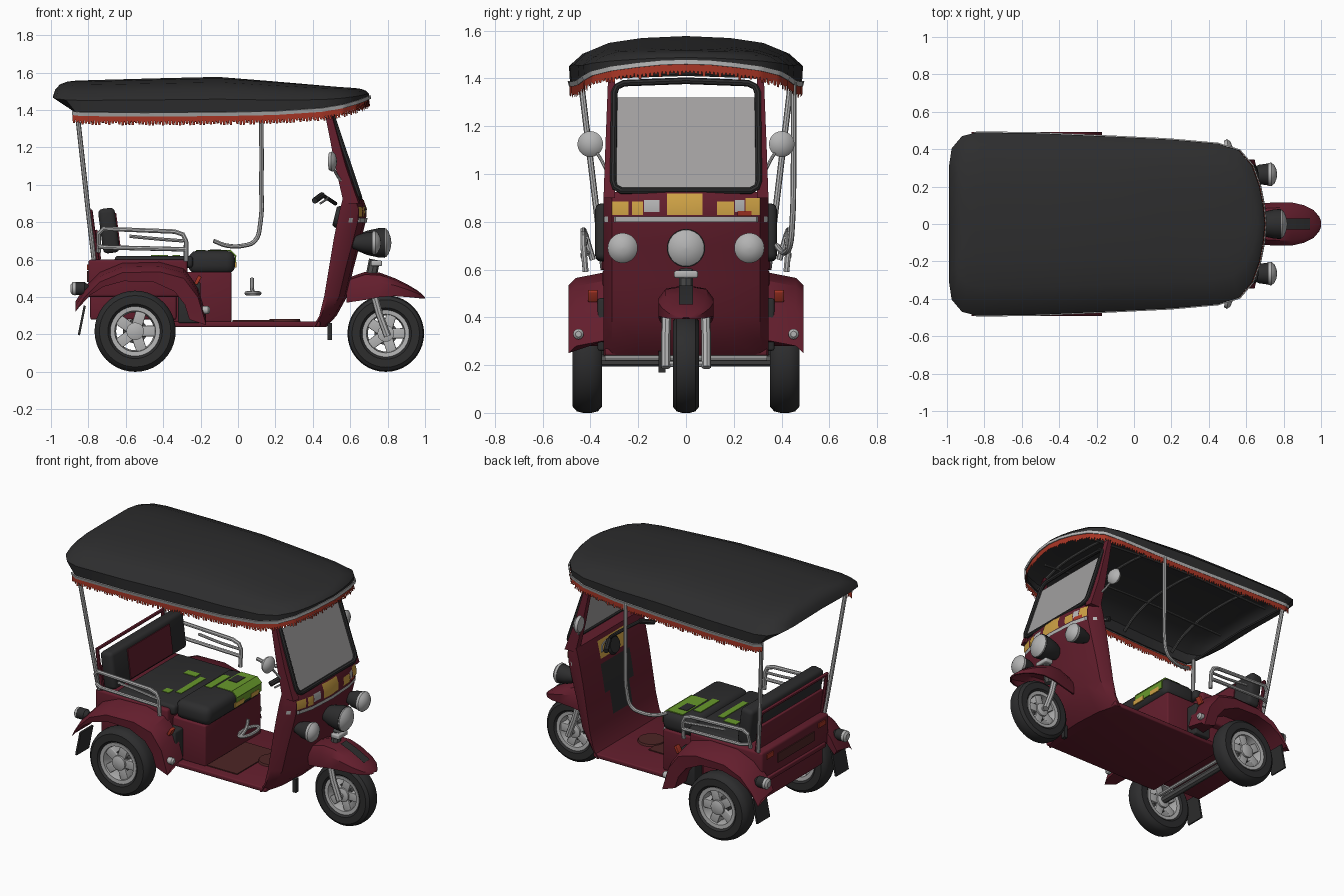
import bpy, bmesh, math, random
from mathutils import Vector, Matrix

if "Cube" in bpy.data.objects:
    bpy.data.objects.remove(bpy.data.objects["Cube"])
random.seed(4)

def mat(name, *c):
    m = bpy.data.materials.new(name)
    m.diffuse_color = (*c, 1)
    m.use_nodes = True
    m.node_tree.nodes["Principled BSDF"].inputs["Base Color"].default_value = m.diffuse_color
    return m
RED = mat("maroon paint", .125, .013, .026)
BLACK = mat("black canvas and rubber", .026, .026, .027)
GREY = mat("chrome grey", .45, .45, .45)
GLASS = mat("window grey", .36, .35, .35)
FRINGE = mat("fringe orange red", .38, .035, .018)
YELLOW = mat("yellow", .62, .36, .06)
GREEN = mat("green", .14, .32, .025)
BROWN = mat("brown floor", .075, .018, .018)
DARKGREY = mat("dark grey", .08, .08, .08)

def mesh_obj(name, verts, faces, m):
    me = bpy.data.meshes.new(name)
    me.from_pydata([tuple(v) for v in verts], [], faces)
    bm = bmesh.new(); bm.from_mesh(me)
    bmesh.ops.remove_doubles(bm, verts=bm.verts, dist=1e-5)
    bmesh.ops.recalc_face_normals(bm, faces=bm.faces)
    bm.to_mesh(me); bm.free()
    me.materials.append(m)
    o = bpy.data.objects.new(name, me)
    bpy.context.collection.objects.link(o)
    return o

def loft(name, rings, m, caps=True, wrap=False):
    n, k = len(rings[0]), len(rings)
    v = [p for r in rings for p in r]
    f = [(i*n+j, i*n+(j+1) % n, (i+1) % k*n+(j+1) % n, (i+1) % k*n+j)
         for i in range(k if wrap else k-1) for j in range(n)]
    if caps and not wrap:
        f += [tuple(range(n)), tuple(range((k-1)*n, k*n))]
    return mesh_obj(name, v, f, m)

def box(name, c, size, m, bevel=0, ry=0):
    x, y, z = [s/2 for s in size]
    R = Matrix.Rotation(ry, 3, 'Y')
    rings = [[Vector(c) + R @ Vector((a*x, b*y, h*z)) for a, b in ((-1, -1), (1, -1), (1, 1), (-1, 1))] for h in (-1, 1)]
    o = loft(name, rings, m)
    if bevel:
        b = o.modifiers.new("bevel", 'BEVEL'); b.width = bevel; b.segments = 3
    return o

def lathe(name, c, axis, prof, m, n=28, wrap=False):
    """prof: (distance along axis, radius)"""
    R = Vector((0, 0, 1)).rotation_difference(Vector(axis)).to_matrix()
    rings = [[Vector(c) + R @ Vector((r*math.cos(2*math.pi*i/n), r*math.sin(2*math.pi*i/n), h)) for i in range(n)] for h, r in prof]
    return loft(name, rings, m, wrap=wrap)

def tube(name, pts, r, m, closed=False, smooth=True):
    cu = bpy.data.curves.new(name, 'CURVE'); cu.dimensions = '3D'
    cu.bevel_depth = r; cu.bevel_resolution = 2; cu.use_fill_caps = True; cu.resolution_u = 5
    if smooth:
        sp = cu.splines.new('BEZIER'); sp.bezier_points.add(len(pts)-1)
        for b, p in zip(sp.bezier_points, pts):
            b.co = p; b.handle_left_type = b.handle_right_type = 'AUTO'
    else:
        sp = cu.splines.new('POLY'); sp.points.add(len(pts)-1)
        for b, p in zip(sp.points, pts): b.co = (*p, 1)
    sp.use_cyclic_u = closed
    o = bpy.data.objects.new(name, cu); bpy.context.collection.objects.link(o)
    cu.materials.append(m)
    return o

def interp(t, x):
    for a, b in zip(t, t[1:]):
        if x <= b[0]: break
    k = min(1, max(0, (x-a[0])/(b[0]-a[0])))
    return [p+(q-p)*k for p, q in zip(a[1:], b[1:])]

# canopy: concentric rings from the rim up to the ridge
half = [(-.99, 0, 1.41), (-.99, .3, 1.40), (-.975, .40, 1.39), (-.92, .465, 1.378), (-.84, .485, 1.372), (-.5, .48, 1.37),
        (-.1, .462, 1.372), (.2, .447, 1.378), (.45, .425, 1.395), (.56, .39, 1.415), (.63, .31, 1.435), (.67, .2, 1.45), (.69, .1, 1.46), (.70, 0, 1.463)]
loop = half + [(x, -y, z) for x, y, z in half[-2:0:-1]]
top = [(-1, 1.557), (-.6, 1.567), (-.1, 1.577), (.3, 1.55), (.7, 1.52)]
rings = []
for s, h in ((1, 0), (1.01, .42), (.9, .67), (.7, .86), (.4, .96), (0, 1)):
    sx = 1-(1-s)*.15 if s < 1 else 1
    rings.append([((x+.15)*sx-.15 + (max(0, -.84-x)*.75 if h == 0 else 0), y*s,
                   z+(interp(top, x)[0]-z)*h) for x, y, z in loop])
roof = loft("canopy", rings, BLACK, caps=False)
sm = roof.modifiers.new("thick", 'SOLIDIFY'); sm.thickness = .01; sm.offset = -1
for x in (-.7, -.3, .1, .45):
    w = interp([p for p in half if p[0] > -.9], x)[0]
    d = .03 if x > .4 else 0
    tube("canopy_rib", [(x, -w+.02, 1.40), (x, -w*.7, 1.475-d/2), (x, 0, 1.525-d), (x, w*.7, 1.475-d/2), (x, w-.02, 1.40)], .01, DARKGREY)
for y in (-.22, .22): tube("canopy_rail", [(-.9, y, 1.49), (-.1, y, 1.505), (.55, y, 1.465)], .008, DARKGREY)
# trim strip and fringe along sides and front
edge = [Vector((max(x, -.885), y*1.004, z)) for x, y, z in half[3:]]
edge += [Vector((p.x, -p.y, p.z)) for p in edge[-2::-1]]
path = []
for a, b in zip(edge, edge[1:]):
    n = max(1, round((b-a).length/.018))
    path += [a.lerp(b, i/n) for i in range(n)]
path.append(edge[-1])
v, f = [], []
for p in path: v += [p+Vector((.006 if p.x > .5 else 0, p.y*.012, .016)), p+Vector((.008 if p.x > .5 else 0, 0, -.004))]
for i in range(len(path)-1): f.append((2*i, 2*i+1, 2*i+3, 2*i+2))
trim = mesh_obj("canopy_trim", v, f, GREY)
t = trim.modifiers.new("thick", 'SOLIDIFY'); t.thickness = .006; t.offset = 0
v, f = [], []
for a, b in zip(path, path[1:]):
    d = Vector((.006 if a.x > .4 else 0, 0, -random.uniform(.038, .054)))
    m2 = Vector((0, 0, -.028))
    k = len(v); v += [a, b, b+m2, b.lerp(a, .2)+d, a.lerp(b, .2)+d, a+m2]
    f.append(tuple(range(k, k+6)))
mesh_obj("canopy_fringe", v, f, FRINGE)

# front cowl, with a function giving its surface
LV = [(.24, .40, .46), (.30, .435, .515), (.4, .46, .57), (.55, .485, .605), (.7, .51, .645), (.8, .53, .67), (.87, .545, .675), (.925, .56, .655)]
def plan(z):
    xb, xf = interp(LV, z)
    return xb, [(0, xf+.012), (.2, xf), (.31, xf-.03), (.345, max(xb+.01, xf-.09))]
rings = []
for z, *_ in LV:
    xb, p = plan(z)
    right = [(xb, .345, z)] + [(x, y, z) for y, x in p[::-1]]
    rings.append(right + [(x, -y, zz) for x, y, zz in right[-2::-1]])
loft("front_cowl", rings, RED)
def patch(name, y0, y1, z0, z1, m, off=.004, back=False):
    n = max(2, round((y1-y0)/.05)); v = []
    for i in range(n+1):
        y = y0+(y1-y0)*i/n
        for z in (z0, (z0+z1)/2, z1):
            v.append((plan(z)[0]-off if back else interp(plan(z)[1], abs(y))[0]+off, y, z))
    mesh_obj(name, v, [(3*i+j, 3*i+3+j, 3*i+4+j, 3*i+1+j) for i in range(n) for j in (0, 1)], m)
patch("cowl_strip", -.343, .343, .798, .822, GREY, .008)
for y0, y1, z1 in ((-.31, -.24, .885), (-.225, -.18, .885), (-.08, .07, .918), (.13, .20, .885), (.25, .31, .9)):
    patch("yellow_panel", y0, y1, .828, z1, YELLOW)
for y0, y1 in ((-.175, -.11), (.205, .245)): patch("grey_panel", y0, y1, .84, .89, GREY)
patch("red_badge_patch", .215, .275, .825, .845, FRINGE, .007)
patch("cowl_inner_panel_low", -.10, .10, .43, .58, BLACK, .004, True)
patch("cowl_inner_panel", -.15, .15, .58, .76, BLACK, .004, True)
patch("glove_panel", -.14, .14, .79, .90, YELLOW, .004, True)

# windscreen
for s in (1, -1):
    loft("windscreen_pillar", [[(x0, s*.298, z), (x1, s*.298, z), (x1-.01, s*y, z), (x0, s*y, z)]
         for x0, x1, y, z in ((.565, .655, .345, .9), (.52, .585, .338, 1.1), (.455, .495, .325, 1.43))], RED)
    # mirrors
    lathe("mirror", (.50, s*.40, 1.125), (1, s*.15, 0), [(-.012, .047), (.005, .054), (.02, .04), (.028, .012)], GREY)
    tube("mirror_stem", [(.50, s*.385, 1.11), (.53, s*.35, 1.05), (.55, s*.335, 1.02)], .007, GREY)
def wx(z): return .655-(z-.92)*.335
mesh_obj("windscreen_glass", [(wx(z)-.004, y, z) for z, y in ((.93, -.295), (.93, .295), (1.32, .29), (1.32, -.29))], [(0, 1, 2, 3)], GLASS)
fr = [(.305, .97), (.297, .945), (.27, .93), (-.27, .93), (-.297, .945), (-.305, .97),
      (-.30, 1.34), (-.29, 1.365), (-.26, 1.38), (0, 1.39), (.26, 1.38), (.29, 1.365), (.30, 1.34)]
tube("windscreen_frame", [(wx(z), y, z) for y, z in fr], .014, BLACK, True, False)

# floor and underside
box("floor_pan", (-.005, 0, .255), (.89, .68, .03), RED, .008)
box("floor_mat", (.08, -.08, .273), (.22, .40, .006), BROWN)
lathe("floor_hatch", (.25, 0, .27), (0, 0, 1), [(0, .085), (.012, .08)], BROWN)
box("rear_underside", (-.56, 0, .35), (.46, .60, .14), RED, .01)
tube("rear_axle", [(-.55, -.36, .22), (-.55, .36, .22)], .025, DARKGREY, smooth=False)
tube("cross_tube", [(-.50, -.34, .23), (-.50, .34, .23)], .012, GREY, smooth=False)
box("kick_stand", (.49, -.1, .215), (.025, .03, .09), BLACK)

# rear body, seats
box("rear_body", (-.535, 0, .50), (.53, .70, .20), RED, .015)
box("under_seat_box", (-.20, 0, .40), (.33, .58, .27), RED, .01)
box("tailgate_inset", (-.802, 0, .51), (.008, .38, .06), BROWN)
box("tailgate_lip", (-.80, 0, .415), (.03, .60, .03), RED, .006)
box("rear_seat", (-.45, 0, .588), (.42, .64, .065), BLACK, .02)
box("driver_seat", (-.14, 0, .585), (.25, .58, .125), BLACK, .045)
for c, s in (((-.10, .13, .648), (.12, .26, .006)), ((-.2, .07, .648), (.05, .2, .006)),
             ((-.33, -.02, .621), (.04, .26, .006)), ((-.42, .12, .621), (.09, .05, .006)), ((-.4, -.16, .621), (.05, .05, .006))):
    box("seat_green_patch", c, s, GREEN)
box("seat_green_edge", (-.027, .13, .634), (.05, .26, .008), GREEN, ry=.75)
box("seat_green_front", (-.013, .13, .592), (.006, .26, .055), GREEN)
for y, w in ((.03, .10), (.19, .08)): box("seat_yellow_patch", (-.012, y, .572), (.008, w, .03), YELLOW)
box("seat_dark_mark", (-.12, .16, .652), (.06, .09, .004), BLACK)
box("backrest", (-.69, 0, .755), (.09, .76, .24), BLACK, .025, ry=-.13)
box("backrest_red_panel", (-.643, 0, .755), (.008, .44, .19), RED, ry=-.13)
box("backrest_rear_board", (-.752, 0, .68), (.02, .66, .16), RED, .005, ry=-.13)
tube("back_frame", [(-.755, -.34, .6), (-.79, -.34, .86), (-.79, .34, .86), (-.755, .34, .6)], .013, RED, smooth=False)

outer = [(-.87, .35), (-.82, .43), (-.74, .51), (-.62, .56), (-.42, .565), (-.29, .53), (-.215, .43), (-.17, .28)]
arch = [(-.85, .345), (-.79, .41), (-.72, .455), (-.61, .485), (-.45, .48), (-.34, .43), (-.285, .36), (-.26, .28)]
for s in (1, -1):
    # rear fenders, mudflaps and lamps
    loft("rear_fender", [[(a[0], s*.33, a[1]), (a[0], s*.487, a[1]), (o[0], s*.492, o[1]-.03), (o[0], s*.46, o[1]), (o[0], s*.33, o[1]+.025)]
                         for o, a in zip(outer, arch)], RED)
    box("side_step_panel", (-.26, s*.30, .37), (.12, .14, .22), BLACK, .01)
    box("mudflap", (-.835, s*.41, .275), (.012, .13, .16), BLACK, ry=.2)
    lathe("tail_lamp", (-.80, s*.41, .445), (-1, 0, 0), [(0, .02), (.02, .035), (.07, .035)], BLACK)
    lathe("tail_lamp_lens", (-.87, s*.41, .445), (-1, 0, 0), [(0, .036), (.015, .034), (.025, .02)], GREY)
    box("rear_reflector", (-.803, s*.27, .56), (.008, .07, .03), FRINGE)
    lathe("side_lamp", (-.235, s*.45, .33), (1, 0, 0), [(0, .01), (.05, .022), (.075, .022), (.085, .012)], GREY)
    box("side_marker", (-.215, s*.39, .49), (.02, .04, .05), FRINGE, .004, ry=.5)
    # arm rails and rear poles
    tube("arm_rail_top", [(-.745, s*.39, .64), (-.745, s*.42, .74), (-.72, s*.43, .765), (-.34, s*.43, .75), (-.295, s*.43, .735), (-.278, s*.43, .70), (-.278, s*.42, .59)], .013, GREY, smooth=False)
    tube("arm_rail_low", [(-.745, s*.41, .67), (-.70, s*.43, .665), (-.28, s*.43, .655)], .012, GREY, smooth=False)
    tube("arm_rail_brace", [(-.58, s*.42, .725), (-.42, s*.42, .71), (-.29, s*.43, .70)], .009, GREY)
    tube("rear_pole", [(-.77, s*.345, .60), (-.80, s*.375, .85), (-.86, s*.44, 1.39)], .013, GREY, smooth=False)
    # side headlamps
    lathe("side_headlamp_housing", (.61, s*.265, .69), (1, 0, 0), [(0, .03), (.06, .052), (.115, .06)], BLACK)
    lathe("side_headlamp", (.72, s*.265, .69), (1, 0, 0), [(0, .062), (.015, .063), (.03, .05), (.042, .025), (.045, .003)], GREY)
    # front fork
    tube("fork_leg", [(.72, s*.08, .44), (.755, s*.085, .31), (.80, s*.085, .19)], .02, GREY, smooth=False)
    # handlebar grips
    tube("grip", [(.45, s*.16, .945), (.41, s*.25, .915)], .017, BLACK, smooth=False)
    tube("brake_lever", [(.48, s*.13, .93), (.47, s*.2, .92), (.44, s*.25, .90)], .006, GREY)
tube("middle_pole", [(.125, .45, 1.385), (.125, .45, 1.0), (.12, .445, .80), (.09, .435, .70), (.03, .42, .675), (-.06, .40, .675), (-.13, .38, .70)], .012, GREY)
lathe("main_headlamp_housing", (.63, 0, .69), (1, 0, 0), [(0, .04), (.06, .065), (.12, .078), (.155, .08)], BLACK)
lathe("main_headlamp", (.78, 0, .69), (1, 0, 0), [(0, .077), (.012, .076), (.025, .06), (.036, .03), (.04, .003)], GREY)
box("headlamp_bracket", (.74, 0, .58), (.06, .10, .03), GREY, .008)
tube("steering_stem", [(.70, 0, .45), (.73, 0, .60)], .03, DARKGREY, smooth=False)

# handlebar and hand lever
tube("handlebar", [(.45, -.16, .945), (.49, -.09, .92), (.52, 0, .90), (.49, .09, .92), (.45, .16, .945)], .011, BLACK)
lathe("instrument", (.57, 0, .82), (-1, 0, .25), [(0, .06), (.04, .06), (.055, .05)], BLACK)
tube("floor_lever_base", [(.08+.035*math.cos(a), .09*math.sin(a), .42) for a in [i*math.pi/4 for i in range(8)]], .011, GREY, True)
tube("floor_lever", [(.08, -.085, .42), (.075, -.02, .45), (.075, 0, .50)], .011, GREY)

# front fender
st = [(.58, .10, .50, .37), (.68, .11, .535, .385), (.76, .116, .53, .40), (.84, .116, .50, .405), (.91, .10, .465, .40), (.96, .075, .435, .395), (.99, .04, .41, .392), (1.0, .015, .40, .392)]
fs = [[(x, -w, b), (x, -w, b+(t-b)*.6), (x, -w*.75, b+(t-b)*.9), (x, 0, t), (x, w*.75, b+(t-b)*.9), (x, w, b+(t-b)*.6), (x, w, b)] for x, w, t, b in st]
v = [p for r in fs for p in r]
fe = mesh_obj("front_fender", v, [(i*7+j, i*7+j+1, i*7+j+8, i*7+j+7) for i in range(len(fs)-1) for j in range(6)], RED)
t = fe.modifiers.new("thick", 'SOLIDIFY'); t.thickness = .01
v = [(x, y, z+.006) for x, z in ((.77, .528), (.84, .50), (.91, .465), (.94, .447)) for y in (-.03, 0, .03)]
mesh_obj("fender_dark_stripe", v, [(3*i+j, 3*i+j+1, 3*i+j+4, 3*i+j+3) for i in range(3) for j in (0, 1)], BLACK)

# wheels
def wheel(name, x, y, z, R, w):
    c, ax, k = (x, y, z), (0, 1, 0), R*.6
    lathe(name+"_tyre", c, ax, [(-w*.36, k), (-w*.5, k*1.12), (-w*.5, R*.88), (-w*.36, R*.97), (-w*.15, R), (w*.15, R), (w*.36, R*.97),
                                (w*.5, R*.88), (w*.5, k*1.12), (w*.36, k)], BLACK, 40, wrap=True)
    lathe(name+"_rim", c, ax, [(-w*.42, k*1.02), (-w*.40, k*.84), (0, k*.78), (w*.40, k*.84), (w*.42, k*1.02)], GREY, 40, wrap=True)
    lathe(name+"_hub", c, ax, [(-w*.46, k*.2), (-w*.40, k*.36), (w*.40, k*.36), (w*.46, k*.2)], GREY, 20)
    lathe(name+"_drum", c, ax, [(-w*.2, k*.5), (w*.2, k*.5)], DARKGREY, 24)
    for i in range(5):
        a = i*2*math.pi/5+.3
        box(name+"_spoke", (x+k*.58*math.sin(a), y, z+k*.58*math.cos(a)), (k*.44, w*.6, k*.62), GREY, .004, ry=a)
for s in (1, -1): wheel("rear_wheel", -.55, s*.413, .217, .217, .122)
wheel("front_wheel", .79, 0, .205, .205, .108)
tube("front_axle", [(.79, -.10, .205), (.79, .10, .205)], .014, GREY, smooth=False)

# turn tubes into meshes and smooth with sharp edges kept
bpy.ops.object.select_all(action='SELECT')
bpy.context.view_layer.objects.active = bpy.context.collection.objects[0]
bpy.ops.object.convert(target='MESH')
bpy.ops.object.shade_smooth_by_angle(angle=math.radians(35))
